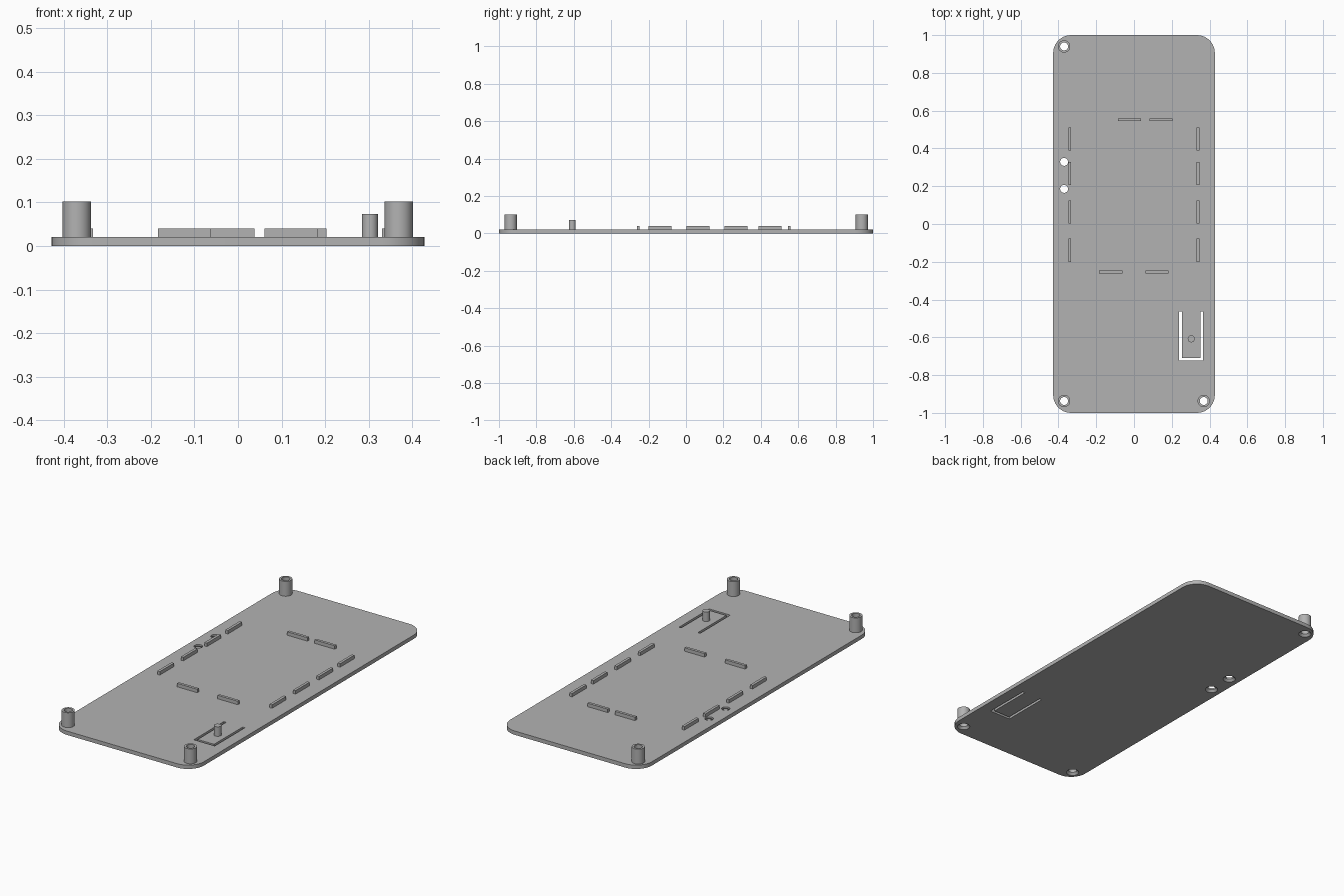
import bpy
import bmesh
from math import cos, sin, pi, tau, radians
from mathutils import Vector

cube = bpy.data.objects.get("Cube")
if cube:
    bpy.data.objects.remove(cube, do_unlink=True)

grey = bpy.data.materials.new("plain grey")
grey.use_nodes = True
COLOR = (0.45, 0.45, 0.45, 1)
grey.diffuse_color = COLOR
grey.node_tree.nodes["Principled BSDF"].inputs["Base Color"].default_value = COLOR

HALF_W, HALF_L, THICK, CORNER = 0.428, 1.0, 0.021, 0.095


def finish(name, bm, loc=(0, 0, 0)):
    bmesh.ops.remove_doubles(bm, verts=bm.verts, dist=1e-5)
    bmesh.ops.recalc_face_normals(bm, faces=bm.faces)
    mesh = bpy.data.meshes.new(name)
    bm.to_mesh(mesh)
    bm.free()
    mesh.materials.append(grey)
    obj = bpy.data.objects.new(name, mesh)
    obj.location = loc
    bpy.context.collection.objects.link(obj)
    return obj


def smooth(obj):
    bpy.ops.object.select_all(action='DESELECT')
    obj.select_set(True)
    bpy.context.view_layer.objects.active = obj
    bpy.ops.object.shade_smooth_by_angle(angle=radians(30))


def prism(name, outline, z0, z1):
    """Extrude a flat outline from z0 to z1."""
    bm = bmesh.new()
    face = bm.faces.new([bm.verts.new((x, y, z0)) for x, y in outline])
    top = bmesh.ops.extrude_face_region(bm, geom=[face])["geom"]
    verts = [v for v in top if isinstance(v, bmesh.types.BMVert)]
    bmesh.ops.translate(bm, verts=verts, vec=(0, 0, z1 - z0))
    return finish(name, bm)


def lathe(name, profile, x, y, closed=False):
    """Turn an (r, z) profile around a vertical axis at x, y."""
    bm = bmesh.new()
    vs = [bm.verts.new((r, 0, z)) for r, z in profile]
    pairs = list(zip(vs, vs[1:])) + ([(vs[-1], vs[0])] if closed else [])
    edges = [bm.edges.new(p) for p in pairs]
    bmesh.ops.spin(bm, geom=vs + edges, cent=(0, 0, 0), axis=(0, 0, 1),
                   angle=tau, steps=40, use_merge=False)
    return finish(name, bm, (x, y, 0))


def box(name, x, y, sx, sy, z0, z1):
    pts = [(x + a * sx / 2, y + b * sy / 2)
           for a, b in ((-1, -1), (1, -1), (1, 1), (-1, 1))]
    return prism(name, pts, z0, z1)


# Base plate with rounded corners
outline = []
for i, (sx, sy) in enumerate(((1, 1), (-1, 1), (-1, -1), (1, -1))):
    for k in range(11):
        a = (i + k / 10) * pi / 2
        outline.append((sx * (HALF_W - CORNER) + CORNER * cos(a),
                        sy * (HALF_L - CORNER) + CORNER * sin(a)))
plate = prism("base_plate", outline, 0, THICK)

# Countersunk screw holes and the slot around the spring tab
POSTS = {"back_right": (-0.37, 0.94), "front_right": (-0.37, -0.937),
         "front_left": (0.369, -0.937)}
HOLE, SINK = 0.021, 0.032
cutters = []
for x, y in list(POSTS.values()) + [(-0.37, 0.329), (-0.37, 0.186)]:
    profile = [(0, -0.01), (SINK, -0.01), (SINK, 0), (HOLE, 0.012),
               (HOLE, 0.05), (0, 0.05)]
    cutters.append(lathe("hole_cutter", profile, x, y))
L, R, TOP, LOW, W = 0.239, 0.366, -0.463, -0.723, 0.014
cutters.append(prism("slot_cutter", [
    (L, TOP), (L, LOW), (R, LOW), (R, TOP),
    (R - W, TOP), (R - W, LOW + W), (L + W, LOW + W), (L + W, TOP)], -0.05, 0.05))

bpy.context.view_layer.objects.active = plate
for cutter in cutters:
    cutter.hide_render = True
    mod = plate.modifiers.new("cut", 'BOOLEAN')
    mod.operation = 'DIFFERENCE'
    mod.solver = 'EXACT'
    mod.object = cutter
    bpy.ops.object.modifier_apply(modifier=mod.name)
for cutter in cutters:
    bpy.data.objects.remove(cutter, do_unlink=True)
smooth(plate)

# Hollow screw posts in three corners
for corner, (x, y) in POSTS.items():
    smooth(lathe(corner + "_post", [(HOLE, THICK), (0.0325, THICK),
                                    (0.0325, 0.102), (HOLE, 0.102)], x, y, True))

# Button pin on the spring tab
smooth(lathe("button_pin", [(0, 0.015), (0.0185, 0.015), (0.0185, 0.073),
                            (0, 0.073)], 0.303, -0.608))

# Locating ribs that frame the circuit board
LONG, THIN, RIB_TOP = 0.122, 0.015, 0.04
for side, x in (("right", -0.34), ("left", 0.338)):
    for y in (-0.139, 0.064, 0.267, 0.449):
        box(side + "_rib", x, y, THIN, LONG, 0.015, RIB_TOP)
for end, y, centres in (("back", 0.552, (-0.023, 0.142)),
                        ("front", -0.255, (-0.123, 0.122))):
    for x in centres:
        box(end + "_rib", x, y, LONG, THIN, 0.015, RIB_TOP)
